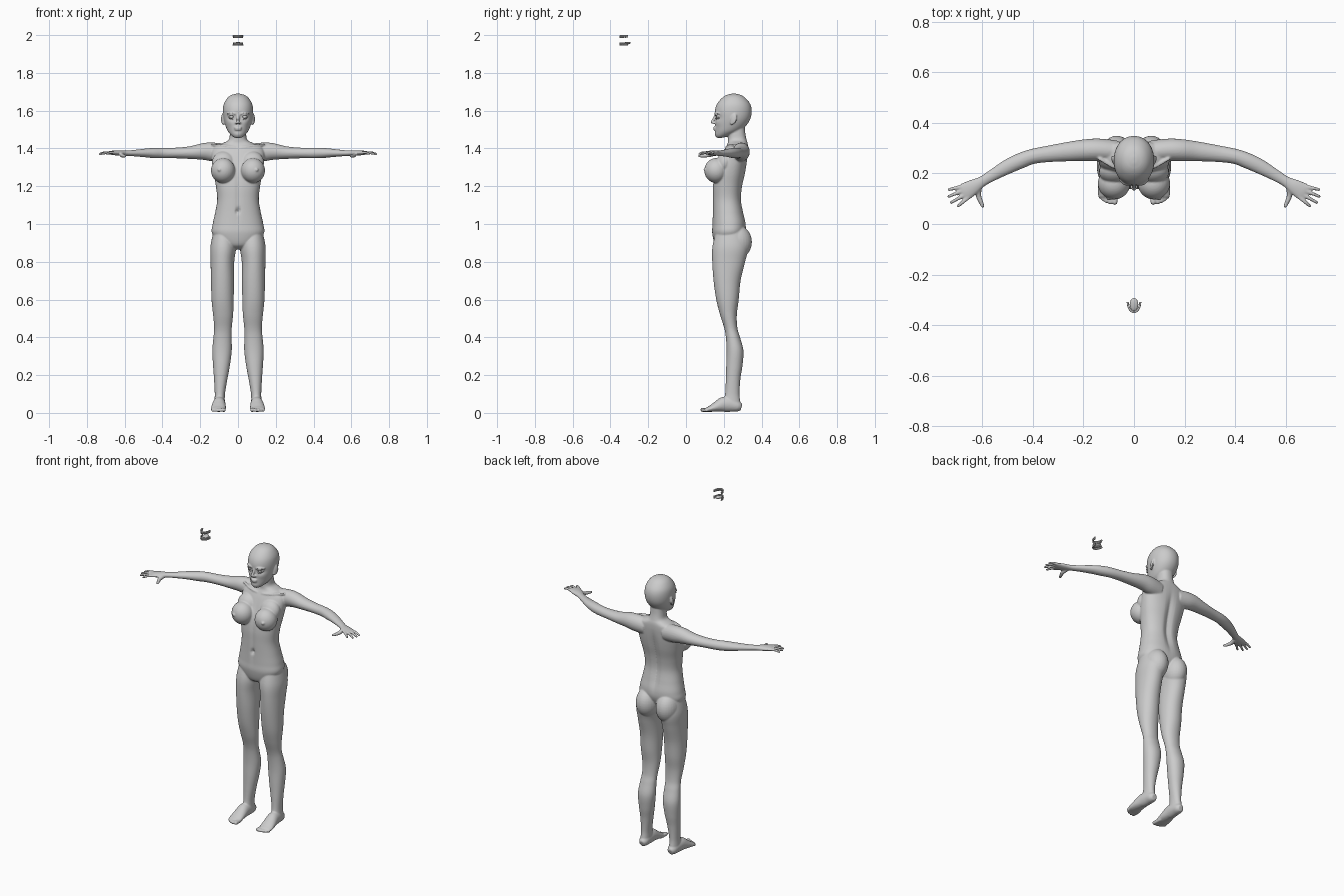
import bpy, bmesh, math
from mathutils import Vector, Matrix


def spline(rows, n=6):
    """Smoothly subdivide a list of equal-length tuples (Catmull-Rom)."""
    out = []
    for i in range(len(rows) - 1):
        a, b, c, d = rows[max(i - 1, 0)], rows[i], rows[i + 1], rows[min(i + 2, len(rows) - 1)]
        for k in range(n):
            t = k / n
            out.append(tuple(0.5 * (2 * q + (r - p) * t + (2 * p - 5 * q + 4 * r - s) * t * t
                                    + (3 * q - p - 3 * r + s) * t ** 3)
                             for p, q, r, s in zip(a, b, c, d)))
    return out + [rows[-1]]


def skin(bm, rings):
    vs = [[bm.verts.new(p) for p in ring] for ring in rings]
    n = len(vs[0])
    for a, b in zip(vs, vs[1:]):
        for i in range(n):
            j = (i + 1) % n
            bm.faces.new((a[i], a[j], b[j], b[i]))
    bm.faces.new(vs[0][::-1])
    bm.faces.new(vs[-1])


def column(bm, rows, power=2.2, warp=None, seg=56):
    """Upright loft; rows are (z, x_min, x_max, y_front, y_back)."""
    rings = []
    for z, x0, x1, yf, yb in spline(rows):
        ring = []
        for k in range(seg):
            a = 2 * math.pi * k / seg
            c, s = math.cos(a), math.sin(a)
            p = Vector(((x0 + x1) / 2 + (x1 - x0) / 2 * math.copysign(abs(c) ** (2 / power), c),
                        (yf + yb) / 2 + (yb - yf) / 2 * math.copysign(abs(s) ** (2 / power), s), z))
            if warp:
                warp(p, s)
            ring.append(p)
        rings.append(ring)
    skin(bm, rings)


def tube(bm, rows, n=5, seg=24):
    """Loft along a path; rows are (x, y, z, side_radius, upright_radius)."""
    rows = spline(rows, n)
    pts = [Vector(r[:3]) for r in rows]
    rings = []
    for i, r in enumerate(rows):
        t = (pts[min(i + 1, len(pts) - 1)] - pts[max(i - 1, 0)]).normalized()
        side = Vector((0, 0, 1)).cross(t).normalized()
        up = t.cross(side)
        rings.append([pts[i] + side * r[3] * math.cos(2 * math.pi * k / seg)
                      + up * r[4] * math.sin(2 * math.pi * k / seg) for k in range(seg)])
    skin(bm, rings)


def ball(bm, loc, radii, rot=(0, 0, 0)):
    m = Matrix.Translation(loc)
    for ang, ax in zip(rot, "XYZ"):
        m = m @ Matrix.Rotation(ang, 4, ax)
    bmesh.ops.create_uvsphere(bm, u_segments=28, v_segments=18, radius=1,
                              matrix=m @ Matrix.Diagonal((*radii, 1)))


def digit(bm, pts, r0, r1):
    n = len(pts) - 1
    tube(bm, [(*p, r0 + (r1 - r0) * i / n, r0 + (r1 - r0) * i / n) for i, p in enumerate(pts)], 4, 14)
    ball(bm, pts[-1], (r1, r1, r1))


def mirror(bm):
    geo = bmesh.ops.duplicate(bm, geom=bm.verts[:] + bm.edges[:] + bm.faces[:])["geom"]
    for v in geo:
        if isinstance(v, bmesh.types.BMVert):
            v.co.x *= -1


def finish(bm, name):
    bmesh.ops.recalc_face_normals(bm, faces=bm.faces[:])
    for f in bm.faces:
        f.smooth = True
    me = bpy.data.meshes.new(name)
    bm.to_mesh(me)
    bm.free()
    ob = bpy.data.objects.new(name, me)
    bpy.context.collection.objects.link(ob)
    return ob


def bump(x, z, x0, z0, wx, wz):
    return math.exp(-((x - x0) / wx) ** 2 - ((z - z0) / wz) ** 2)


bm = bmesh.new()

# leg
column(bm, [(.96, .02, .13, .16, .31), (.88, .01, .146, .14, .33), (.80, .02, .145, .139, .313),
            (.70, .021, .143, .146, .289), (.60, .023, .140, .16, .279), (.52, .026, .132, .18, .269),
            (.45, .033, .126, .202, .272), (.40, .034, .130, .211, .286), (.33, .033, .136, .215, .304),
            (.25, .043, .132, .213, .299), (.18, .056, .127, .211, .288), (.10, .069, .123, .207, .283),
            (.05, .070, .125, .195, .288), (.02, .074, .122, .20, .28)], 2.1)
# foot and toes
tube(bm, [(.097, .293, .028, .016, .018), (.097, .275, .034, .027, .028), (.098, .24, .043, .031, .038),
          (.1, .20, .045, .034, .040), (.102, .165, .034, .038, .029), (.104, .13, .022, .040, .017),
          (.105, .108, .017, .037, .011)])
for x, tip, r in ((.076, .087, .0115), (.094, .086, .009), (.109, .091, .0085), (.122, .098, .008), (.133, .108, .008)):
    digit(bm, [(.1 + (x - .1) * .9, .14, .018), (x, .115, .016), (x, tip, .005 + r)], r, r)
# buttock
ball(bm, (.068, .268, .905), (.066, .081, .09))
# breast
ball(bm, (.079, .160, 1.283), (.064, .063, .066), (0, 0, .25))
ball(bm, (.076, .205, 1.325), (.062, .045, .062), (-.35, 0, 0))
ball(bm, (.099, .102, 1.287), (.009, .010, .009))
# collar bone
tube(bm, [(.015, .214, 1.405, .007, .006), (.07, .222, 1.413, .007, .006), (.14, .26, 1.42, .007, .006)])
# arm and palm
tube(bm, [(.07, .285, 1.375, .045, .05), (.13, .292, 1.381, .045, .05), (.18, .292, 1.384, .044, .045),
          (.25, .287, 1.378, .039, .034), (.33, .278, 1.376, .033, .028), (.40, .267, 1.376, .030, .028),
          (.45, .249, 1.376, .031, .027), (.50, .226, 1.376, .029, .022), (.56, .192, 1.375, .023, .016),
          (.60, .168, 1.375, .021, .014), (.635, .147, 1.376, .030, .014), (.665, .129, 1.377, .035, .011),
          (.678, .121, 1.377, .032, .008)])
# fingers and thumb
for base, tip in (((.653, .106), (.695, .071)), ((.663, .119), (.722, .085)),
                  ((.672, .134), (.732, .109)), ((.680, .148), (.731, .136))):
    mid = [(p + q) / 2 for p, q in zip(base, tip)]
    digit(bm, [(*base, 1.377), (*mid, 1.378), (*tip, 1.371)], .0085, .0062)
digit(bm, [(.612, .150, 1.372), (.615, .115, 1.364), (.606, .09, 1.361), (.598, .071, 1.36)], .013, .0075)
# ear
ball(bm, (.081, .252, 1.556), (.007, .018, .029), (-.2, 0, -.35))
ball(bm, (.078, .243, 1.535), (.006, .009, .012))
# nostril wing, brow and eyelids
ball(bm, (.009, .147, 1.535), (.007, .010, .006))
tube(bm, [(.012, .155, 1.582, .004, .004), (.035, .157, 1.588, .005, .004), (.06, .176, 1.583, .004, .003)])
for dz in (.010, -.010):
    tube(bm, [(.017, .163, 1.567, .003, .0025), (.035, .1565, 1.567 + dz, .004, .0035), (.054, .172, 1.569, .003, .0025)])
mirror(bm)


# torso and neck, with grooves along the spine and belly
def torso_warp(p, s):
    fade = math.exp(-((p.z - 1.18) / .16) ** 4)
    if s > 0:
        p.y -= .014 * fade * math.exp(-(p.x / .02) ** 2)
    else:
        p.y += .005 * fade * math.exp(-(p.x / .012) ** 2) + .014 * bump(p.x, p.z, 0, 1.07, .009, .013)


column(bm, [(.865, -.03, .03, .19, .25), (.89, -.09, .09, .155, .28), (.95, -.137, .137, .139, .312),
            (1.0, -.134, .134, .14, .317), (1.06, -.121, .121, .141, .305), (1.13, -.110, .110, .141, .294),
            (1.2, -.117, .117, .142, .30), (1.27, -.130, .130, .152, .315), (1.33, -.138, .138, .176, .324),
            (1.38, -.140, .140, .197, .328), (1.41, -.125, .125, .212, .328), (1.428, -.082, .082, .221, .326),
            (1.445, -.05, .05, .222, .321), (1.48, -.043, .043, .222, .314), (1.54, -.043, .043, .222, .31)],
       2.3, torso_warp)


# head with eye sockets and cheeks
def head_warp(p, s):
    if s < 0:
        x = abs(p.x)
        p.y += .012 * bump(x, p.z, .034, 1.566, .02, .014)
        p.y -= .004 * bump(x, p.z, .042, 1.535, .02, .018)
        p.y -= .004 * bump(x, p.z, 0, 1.477, .018, .014)
        p.y -= .004 * bump(x, p.z, 0, 1.507, .025, .014)


column(bm, [(1.456, -.012, .012, .166, .19), (1.462, -.026, .026, .160, .215), (1.475, -.041, .041, .156, .25),
            (1.495, -.056, .056, .156, .29), (1.525, -.068, .068, .156, .322), (1.56, -.077, .077, .154, .342),
            (1.60, -.080, .080, .153, .348), (1.635, -.075, .075, .164, .340), (1.665, -.058, .058, .188, .317),
            (1.682, -.037, .037, .213, .293), (1.69, -.010, .010, .24, .265)], 2.1, head_warp)
# nose and lips
tube(bm, [(0, .158, 1.580, .006, .006), (0, .149, 1.56, .007, .007), (0, .138, 1.541, .008, .007),
          (0, .139, 1.534, .007, .005)])
ball(bm, (0, .139, 1.538), (.008, .008, .007))
ball(bm, (0, .152, 1.510), (.021, .009, .0055))
ball(bm, (0, .153, 1.501), (.018, .009, .006))

# fuse everything into one smooth skin
body = finish(bm, "body")
fuse = body.modifiers.new("fuse", 'REMESH')
fuse.mode = 'VOXEL'
fuse.voxel_size = .0042
fuse.use_smooth_shade = True
relax = body.modifiers.new("relax", 'SMOOTH')
relax.factor = .5
relax.iterations = 4

# eyeballs
bm = bmesh.new()
ball(bm, (.035, .174, 1.567), (.0145, .0145, .0125))
mirror(bm)
finish(bm, "eyeballs")


# spare mouth parts floating above: two dental arches and a tongue
def arch(t, w=.025):
    return Vector((w * math.sin(t), -.305 - .043 * math.cos(t), 0))


for name, gum_z, tooth_z in (("upper_teeth", 1.996, 1.989), ("lower_teeth", 1.948, 1.956)):
    bm = bmesh.new()
    path = [arch(-1.5 + 3 * i / 12) for i in range(13)]
    tube(bm, [(p.x, p.y, gum_z, .004, .004) for p in path], 2, 10)
    for i in range(12):
        t = -1.4 + 2.8 * i / 11
        p, d = arch(t), arch(t + .05) - arch(t - .05)
        m = (Matrix.Translation((p.x, p.y, tooth_z)) @ Matrix.Rotation(math.atan2(d.y, d.x), 4, 'Z')
             @ Matrix.Diagonal((.007, .005, .010, 1)))
        bmesh.ops.create_cube(bm, size=1, matrix=m)
    finish(bm, name)
bm = bmesh.new()
ball(bm, (0, -.318, 1.956), (.017, .026, .007), (.12, 0, 0))
finish(bm, "tongue")
